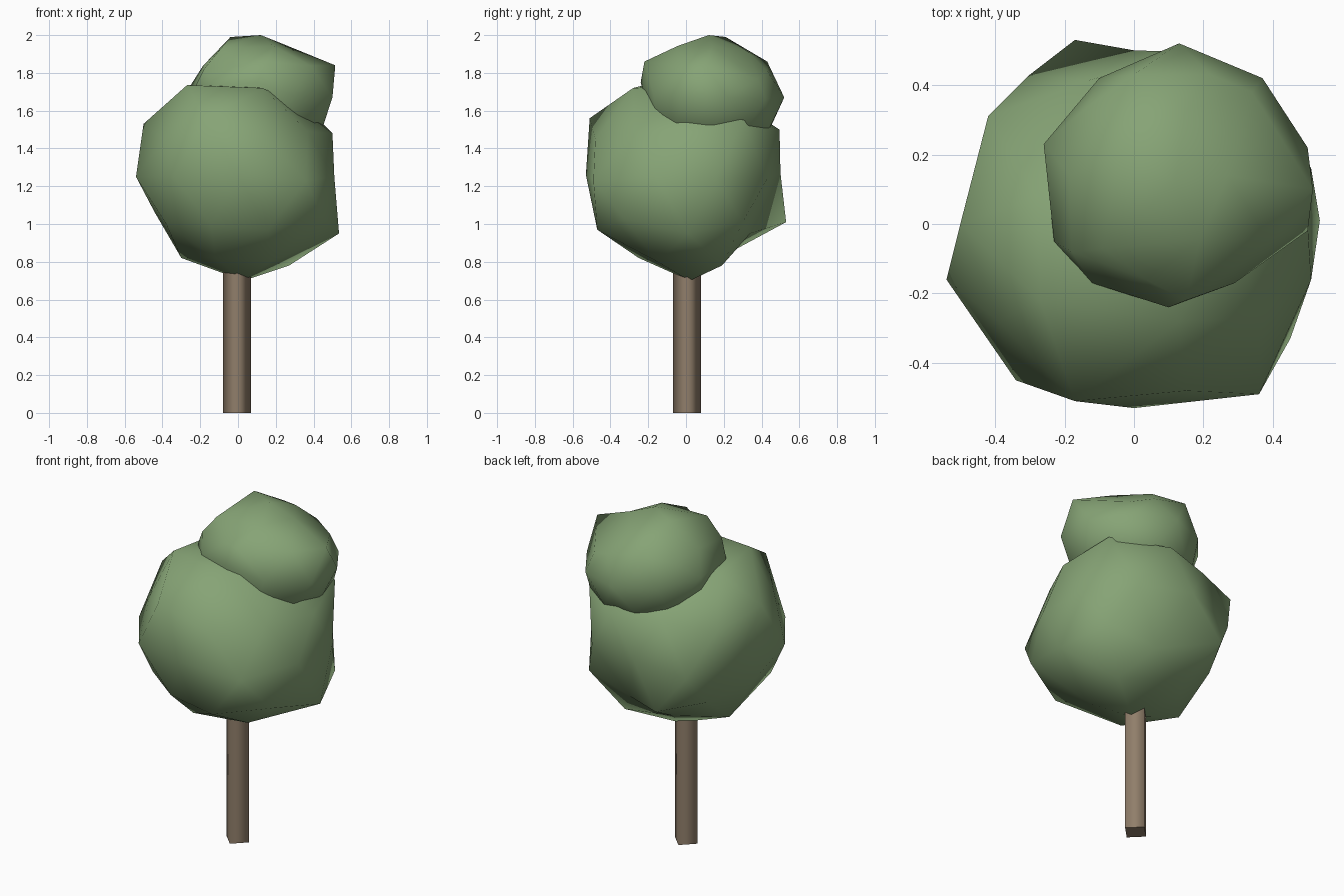
import bpy
import bmesh
from mathutils import Vector

cube = bpy.data.objects.get("Cube")
if cube:
    bpy.data.objects.remove(cube, do_unlink=True)


def make_material(name, colour):
    material = bpy.data.materials.new(name)
    material.use_nodes = True
    material.diffuse_color = (*colour, 1)
    shader = next(n for n in material.node_tree.nodes if n.type == "BSDF_PRINCIPLED")
    shader.inputs["Base Color"].default_value = (*colour, 1)
    return material


def finish(bm, name, material):
    """Turn the mesh into a smooth shaded object."""
    bmesh.ops.recalc_face_normals(bm, faces=bm.faces)
    for face in bm.faces:
        face.smooth = True
    mesh = bpy.data.meshes.new(name)
    bm.to_mesh(mesh)
    bm.free()
    mesh.materials.append(material)
    obj = bpy.data.objects.new(name, mesh)
    bpy.context.scene.collection.objects.link(obj)
    return obj


def make_foliage(name, material, centre, radii, lumps):
    """Low-poly ball whose nearest free corners are pulled to the lumps."""
    bm = bmesh.new()
    bmesh.ops.create_icosphere(bm, subdivisions=2, radius=1)
    middle = Vector(centre)
    directions = {vert: vert.co.normalized() for vert in bm.verts}
    for vert, direction in directions.items():
        vert.co = middle + direction * Vector(radii)
    for lump in map(Vector, lumps):
        aim = (lump - middle).normalized()
        nearest = max(directions, key=lambda v: directions[v].dot(aim))
        nearest.co = lump
        del directions[nearest]
    return finish(bm, name, material)


leaf_green = make_material("leaf green", (0.24, 0.37, 0.18))
bark_brown = make_material("bark brown", (0.28, 0.21, 0.145))

# Trunk: a square post standing corner-on
height = 0.8
bm = bmesh.new()
bmesh.ops.create_cone(bm, cap_ends=True, segments=4, radius1=0.074, radius2=0.074, depth=height)
bmesh.ops.translate(bm, verts=bm.verts, vec=(-0.006, 0.006, height / 2))
trunk = finish(bm, "trunk", bark_brown)
# the end caps stay flat
for polygon in trunk.data.polygons:
    polygon.use_smooth = abs(polygon.normal.z) < 0.5

# Large lower crown
make_foliage("lower_crown", leaf_green, (0, 0, 1.22), (0.51, 0.51, 0.51), [
    # underside
    (0.03, 0.02, 0.7), (-0.3, 0.02, 0.82), (-0.12, -0.25, 0.82),
    (0.27, 0.19, 0.78), (-0.1, 0.27, 0.87), (0.17, -0.15, 0.8),
    # lower side
    (0.535, 0.01, 0.95), (0.43, 0.3, 1.01), (-0.17, 0.53, 1.01),
    (-0.32, 0.25, 1), (-0.44, 0, 1.06), (-0.38, -0.26, 1),
    (0.16, -0.47, 0.97), (0.45, -0.33, 1.03), (0.13, 0.34, 0.95),
    # widest part
    (0.51, -0.16, 1.25), (0.51, 0.16, 1.24), (0.32, 0.43, 1.24),
    (0, 0.5, 1.27), (-0.3, 0.43, 1.2), (-0.44, 0.15, 1.23),
    (-0.54, -0.16, 1.25), (-0.34, -0.45, 1.25), (0, -0.53, 1.26),
    (0.36, -0.49, 1.23),
    # upper side and top
    (0.5, 0, 1.48), (0.43, 0.3, 1.55), (0.15, 0.495, 1.5),
    (-0.42, 0.31, 1.47), (-0.5, 0, 1.53), (-0.17, -0.51, 1.56),
    (0.37, -0.27, 1.49), (0.15, -0.48, 1.45), (-0.39, -0.28, 1.45),
    (-0.27, -0.22, 1.735), (0.13, -0.28, 1.72), (-0.28, 0.08, 1.69),
])

# Small upper crown, leaning to the back left
make_foliage("upper_crown", leaf_green, (0.13, 0.14, 1.67), (0.37, 0.37, 0.32), [
    # widest part
    (0.5, -0.02, 1.67), (0.5, 0.22, 1.67), (0.37, 0.42, 1.66),
    (0.13, 0.52, 1.67), (-0.1, 0.42, 1.68), (-0.26, 0.23, 1.72),
    (-0.23, -0.05, 1.72), (0.1, -0.24, 1.75), (0.29, -0.17, 1.68),
    (-0.12, -0.17, 1.73),
    # upper side and top
    (0.515, 0.1, 1.84), (0.22, 0.43, 1.81), (0, 0.43, 1.86),
    (0.34, 0.38, 1.77), (0.15, -0.22, 1.86), (-0.18, -0.08, 1.82),
    (0.12, 0.12, 2), (-0.04, 0.21, 1.99), (-0.09, -0.07, 1.93),
    (0.15, 0.33, 1.91), (0.27, 0.14, 1.94),
])
